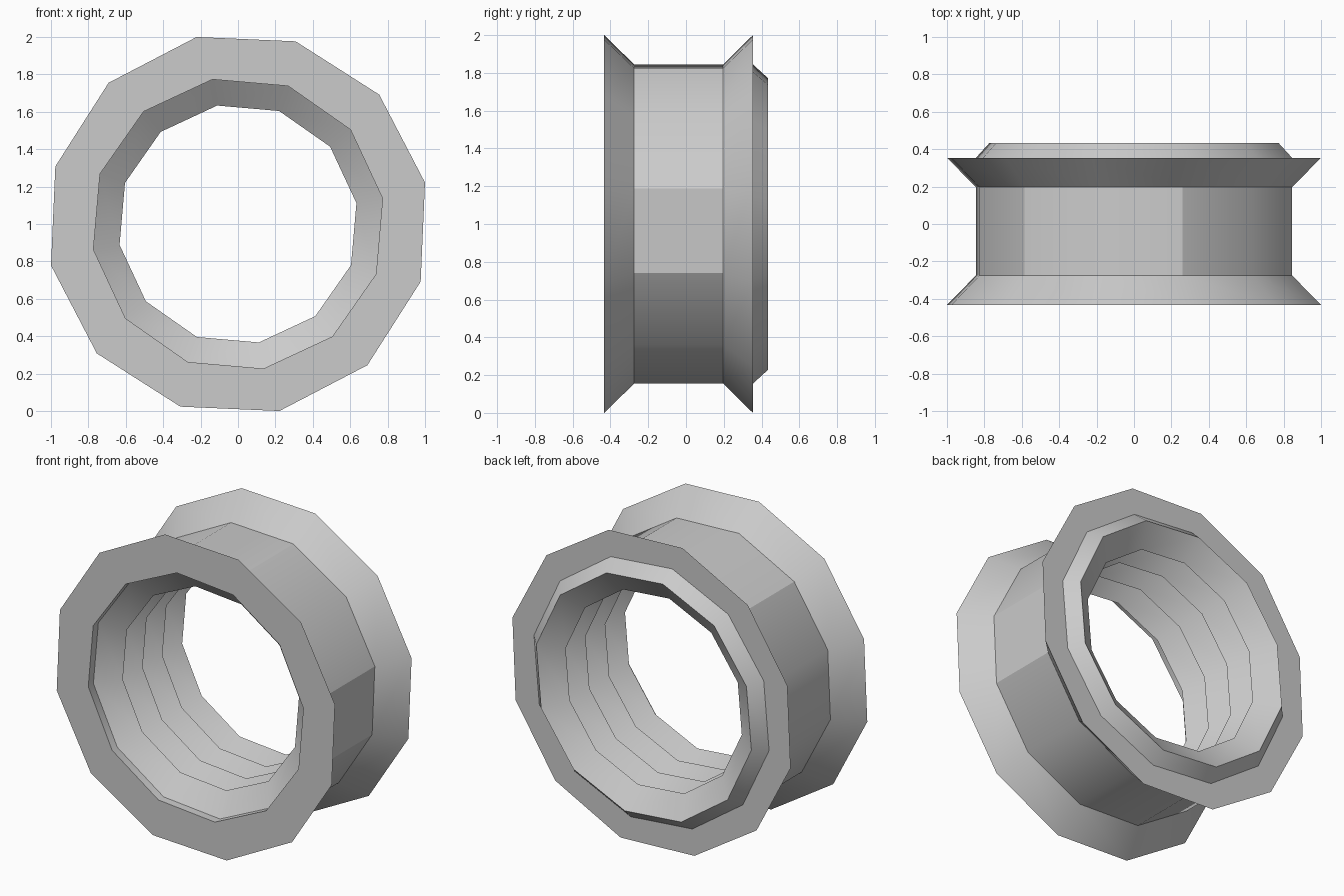
import bpy, bmesh, math

if "Cube" in bpy.data.objects:
    bpy.data.objects.remove(bpy.data.objects["Cube"])

SIDES = 12
OUTER_TURN, INNER_TURN = 12.5, 10.0   # degrees each shell is turned about its axis

grey = bpy.data.materials.new("plain grey")
grey.use_nodes = True
grey.diffuse_color = (0.6, 0.6, 0.6, 1)
grey.node_tree.nodes["Principled BSDF"].inputs["Base Color"].default_value = grey.diffuse_color


def revolve(name, profile, creased=()):
    """Sweep a closed (y, radius, turn) profile around the y axis.
    creased lists (ring, side) lengthwise edges that stay sharp."""
    bm = bmesh.new()
    rings = []
    for y, r, turn in profile:
        angles = [math.radians(turn + 360 * i / SIDES) for i in range(SIDES)]
        rings.append([bm.verts.new((r * math.cos(a), y, 1 + r * math.sin(a))) for a in angles])
    for k, ring in enumerate(rings):
        after = rings[(k + 1) % len(rings)]
        for i in range(SIDES):
            j = (i + 1) % SIDES
            face = bm.faces.new((ring[i], ring[j], after[j], after[i]))
            face.smooth = True
    bmesh.ops.recalc_face_normals(bm, faces=bm.faces)
    # Corners of the profile are sharp, the facets around it are softened
    for edge in bm.edges:
        edge.smooth = edge.calc_face_angle(0) < math.radians(32)
    for k, i in creased:
        bm.edges.get((rings[k][i], rings[k + 1][i])).smooth = False
    mesh = bpy.data.meshes.new(name)
    bm.to_mesh(mesh)
    bm.free()
    mesh.materials.append(grey)
    obj = bpy.data.objects.new(name, mesh)
    bpy.context.collection.objects.link(obj)
    return obj


# Outer drum with two flared flanges and a hole for the sleeve
revolve("flanged_drum", [
    (-0.433, 1.024, OUTER_TURN), (-0.275, 0.866, OUTER_TURN),
    (0.197, 0.866, OUTER_TURN), (0.354, 1.024, OUTER_TURN),
    (0.354, 0.785, INNER_TURN), (-0.433, 0.785, INNER_TURN),
], creased=[(1, 0), (1, 2), (1, 4), (1, 11)])

# Inner sleeve: bore of four V-shaped ribs, back lip standing proud
RIBS, START, END = 4, -0.38, 0.433
step = (END - START) / (2 * RIBS)
bore = [(START + k * step, 0.643 if k % 2 else 0.785, INNER_TURN) for k in range(2 * RIBS + 1)]
revolve("inner_sleeve", bore + [
    (0.354, 0.858, INNER_TURN), (0.33, 0.858, INNER_TURN),
    (0.30, 0.81, INNER_TURN), (START, 0.81, INNER_TURN),
])
